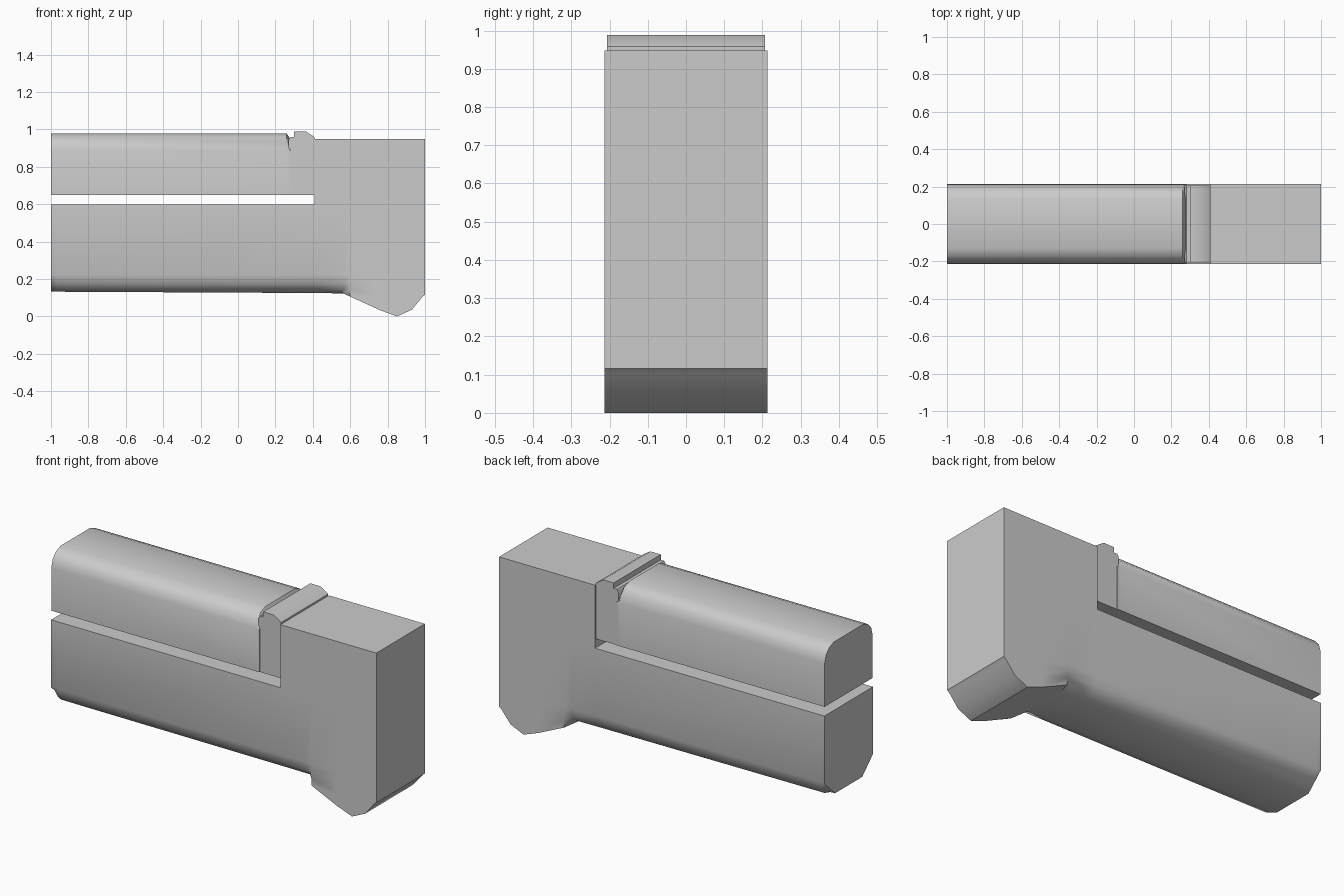
import bpy, bmesh, math

if "Cube" in bpy.data.objects:
    bpy.data.objects.remove(bpy.data.objects["Cube"])

W = 0.213  # half width of the body


def make_object(name, bm):
    bmesh.ops.remove_doubles(bm, verts=bm.verts[:], dist=0.0005)
    bmesh.ops.recalc_face_normals(bm, faces=bm.faces[:])
    mesh = bpy.data.meshes.new(name)
    bm.to_mesh(mesh)
    bm.free()
    ob = bpy.data.objects.new(name, mesh)
    bpy.context.collection.objects.link(ob)
    bpy.ops.object.select_all(action='DESELECT')
    ob.select_set(True)
    bpy.context.view_layer.objects.active = ob
    bpy.ops.object.shade_smooth_by_angle(angle=math.radians(38))
    return ob


def loft(name, sections):
    """Skin (x, half outline) sections, each mirrored across y = 0."""
    bm = bmesh.new()
    rings = []
    for x, half in sections:
        outline = half + [(-y, z) for y, z in reversed(half)]
        rings.append([bm.verts.new((x, y, z)) for y, z in outline])
    n = len(rings[0])
    for a, b in zip(rings, rings[1:]):
        for i in range(n):
            j = (i + 1) % n
            bm.faces.new((a[i], a[j], b[j], b[i]))
    bm.faces.new(rings[0])
    bm.faces.new(rings[-1])
    return make_object(name, bm)


def corner(y0, z0, y1, z1, bulge, up):
    """Corner from the side (y0, z0) to the flat (y1, z1), bulged outwards."""
    pts = []
    for i in range(4):
        t = i / 3
        b = bulge if i in (1, 2) else 0
        pts.append((y0 + (y1 - y0) * t + b, z0 + (z1 - z0) * t + up * b))
    return pts


# Lower body: rounded fore end, step up to the tall block, bulging foot
def body_section(x, top, zb, yb=W, bulge=0):
    lower = corner(W, 0.225, yb, zb, bulge, -1)
    return x, [(W, top), (W, 0.60)] + lower


low, high = 0.60, 0.95
loft("lower_body", [
    body_section(-1.0, low, 0.135, 0.12),
    body_section(-0.97, low, 0.134, 0.12, 0.017),
    body_section(0.41, low, 0.127, 0.12, 0.017),
    body_section(0.41, high, 0.127, 0.12, 0.017),
    body_section(0.56, high, 0.125, 0.12, 0.017),
    body_section(0.60, high, 0.108),
    body_section(0.76, high, 0.035),
    body_section(0.85, high, 0.002),
    body_section(0.93, high, 0.038),
    body_section(0.985, high, 0.105),
    body_section(1.0, high, 0.118),
])


# Upper bar: flat bottom and rounded top edges
def bar_section(x, top, yt, bulge):
    return x, [(W - 0.002, 0.65)] + corner(W - 0.002, 0.89, yt, top, bulge, 1)


loft("upper_bar", [
    bar_section(-1.0, 0.98, 0.13, 0.014),
    bar_section(0.26, 0.98, 0.13, 0.014),
    bar_section(0.28, 0.95, 0.13, 0.0),
])

# Rear plate with a raised rib, from a side profile
profile = [(0.27, 0.65), (0.27, 0.945), (0.28, 0.96), (0.30, 0.96), (0.30, 0.99),
           (0.365, 0.99), (0.41, 0.96), (0.41, 0.65)]
bm = bmesh.new()
face = bm.faces.new([bm.verts.new((x, -0.207, z)) for x, z in profile])
ext = bmesh.ops.extrude_face_region(bm, geom=[face])
moved = [v for v in ext["geom"] if isinstance(v, bmesh.types.BMVert)]
bmesh.ops.translate(bm, vec=(0, 0.414, 0), verts=moved)
make_object("ribbed_plate", bm)

# Stand the model on z = 0
for ob in bpy.data.objects:
    ob.location.z = -0.002
